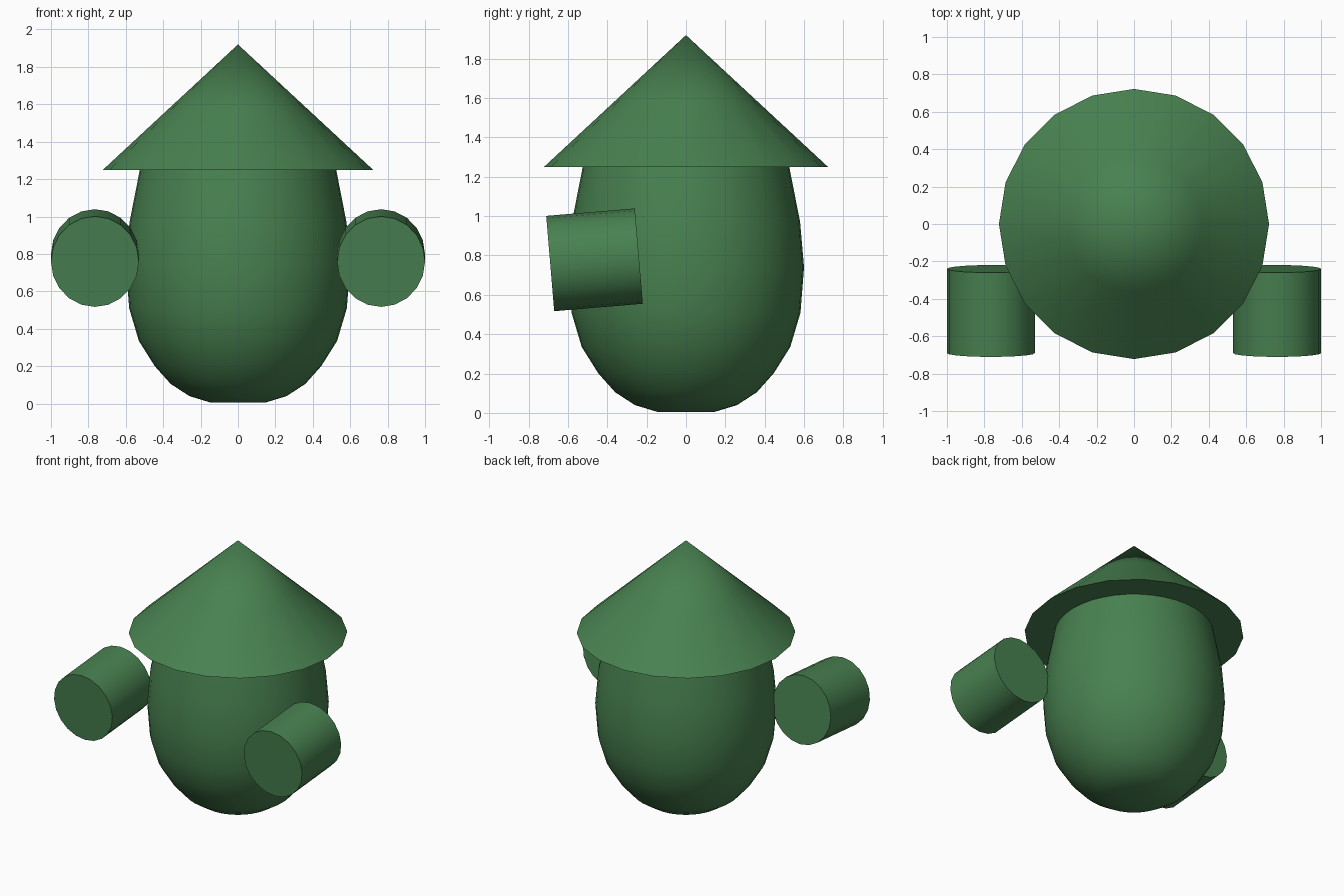
import bpy, bmesh
from math import pi, cos, sin, radians
from mathutils import Matrix

if "Cube" in bpy.data.objects:
    bpy.data.objects.remove(bpy.data.objects["Cube"])

green = bpy.data.materials.new("green")
green.diffuse_color = (0.065, 0.22, 0.08, 1)
green.use_nodes = True
green.node_tree.nodes["Principled BSDF"].inputs["Base Color"].default_value = green.diffuse_color


def finish(name, bm, angle):
    bmesh.ops.recalc_face_normals(bm, faces=bm.faces)
    mesh = bpy.data.meshes.new(name)
    bm.to_mesh(mesh)
    bm.free()
    obj = bpy.data.objects.new(name, mesh)
    bpy.context.collection.objects.link(obj)
    mesh.materials.append(green)
    bpy.context.view_layer.objects.active = obj
    obj.select_set(True)
    bpy.ops.object.shade_smooth_by_angle(angle=radians(angle))
    obj.select_set(False)
    return obj


def lathe(name, profile, sides, angle, tip=None):
    """Rings of (radius, height) joined up, capped or brought to a tip."""
    bm = bmesh.new()
    rings = [[bm.verts.new((r * cos(2 * pi * i / sides), r * sin(2 * pi * i / sides), z))
              for i in range(sides)] for r, z in profile]
    for a, b in zip(rings, rings[1:]):
        for i in range(sides):
            j = (i + 1) % sides
            bm.faces.new((a[i], a[j], b[j], b[i]))
    bm.faces.new(rings[0][::-1])
    if tip is None:
        bm.faces.new(rings[-1])
    else:
        top = bm.verts.new((0, 0, tip))
        for i in range(sides):
            bm.faces.new((rings[-1][i], rings[-1][(i + 1) % sides], top))
    return finish(name, bm, angle)


# Rounded body, up to the underside of the hat
lathe("body", [(0.145, 0.005), (0.26, 0.04), (0.36, 0.105), (0.445, 0.2), (0.53, 0.335),
               (0.582, 0.51), (0.6, 0.74), (0.58, 0.97), (0.525, 1.25)], 40, 40)

# Wide pointed hat
lathe("hat", [(0.722, 1.25), (0.361, 1.585)], 20, 100, tip=1.92).data.shade_smooth()
hat = bpy.data.objects["hat"]
for e in hat.data.edges:
    a, b = (hat.data.vertices[v].co.z for v in e.vertices)
    e.use_edge_sharp = a < 1.26 and b < 1.26

# Stubby arms, reaching forward and slightly down
for side, name in ((-1, "left_arm"), (1, "right_arm")):
    bm = bmesh.new()
    bmesh.ops.create_cone(bm, cap_ends=True, segments=20, radius1=1, radius2=1, depth=0.452)
    place = (Matrix.Translation((side * 0.765, -0.465, 0.778))
             @ Matrix.Rotation(radians(-90 + 4.8), 4, 'X')
             @ Matrix.Diagonal((0.235, 0.243, 1, 1)))
    bmesh.ops.transform(bm, matrix=place, verts=bm.verts)
    finish(name, bm, 40)
